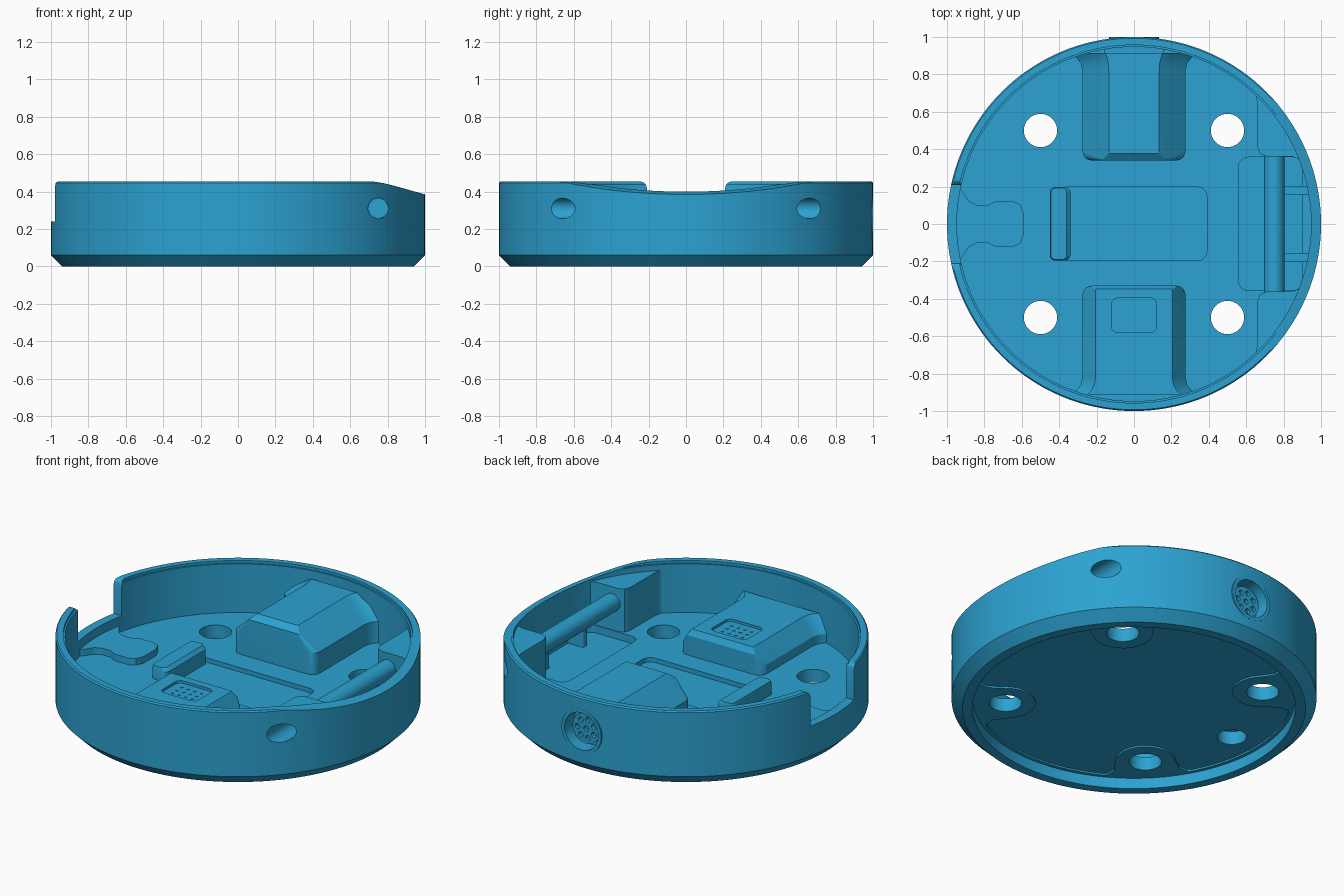
import bpy, bmesh, math
from mathutils import Matrix, Vector

if "Cube" in bpy.data.objects:
    bpy.data.objects.remove(bpy.data.objects["Cube"], do_unlink=True)

blue = bpy.data.materials.new("blue_plastic")
blue.use_nodes = True
colour = (0.025, 0.365, 0.645, 1)
blue.diffuse_color = colour
blue.node_tree.nodes["Principled BSDF"].inputs["Base Color"].default_value = colour


def finish(name, bm):
    bmesh.ops.recalc_face_normals(bm, faces=bm.faces)
    mesh = bpy.data.meshes.new(name)
    bm.to_mesh(mesh)
    bm.free()
    mesh.materials.append(blue)
    obj = bpy.data.objects.new(name, mesh)
    bpy.context.collection.objects.link(obj)
    return obj


def loft(name, rings):
    """Closed solid through rings of 3D points with equal counts."""
    bm = bmesh.new()
    loops = [[bm.verts.new(p) for p in ring] for ring in rings]
    n = len(loops[0])
    for a, b in zip(loops, loops[1:]):
        for i in range(n):
            j = (i + 1) % n
            bm.faces.new((a[i], a[j], b[j], b[i]))
    bm.faces.new(loops[0])
    bm.faces.new(loops[-1])
    return finish(name, bm)


def prism(name, pts, z0, z1):
    return loft(name, [[(x, y, z) for x, y in pts] for z in (z0, z1)])


def rounded(x0, x1, y0, y1, r, n=6):
    """Rounded rectangle outline."""
    out = []
    corners = ((x1 - r, y1 - r), (x0 + r, y1 - r), (x0 + r, y0 + r), (x1 - r, y0 + r))
    for k, (cx, cy) in enumerate(corners):
        for i in range(n + 1):
            a = math.pi / 2 * (k + i / n)
            out.append((cx + r * math.cos(a), cy + r * math.sin(a)))
    return out


def cylinder(name, p0, p1, r, n=40):
    p0, p1 = Vector(p0), Vector(p1)
    bm = bmesh.new()
    rot = (p1 - p0).to_track_quat('Z', 'Y').to_matrix().to_4x4()
    bmesh.ops.create_cone(bm, cap_ends=True, segments=n, radius1=r, radius2=r,
                          depth=(p1 - p0).length,
                          matrix=Matrix.Translation((p0 + p1) / 2) @ rot)
    return finish(name, bm)


def boolean(target, other, op='DIFFERENCE'):
    mod = target.modifiers.new("boolean", 'BOOLEAN')
    mod.operation, mod.solver, mod.object = op, 'EXACT', other
    bpy.context.view_layer.objects.active = target
    bpy.ops.object.modifier_apply(modifier=mod.name)
    bpy.data.objects.remove(other, do_unlink=True)


def lathe(name, profile, n=144):
    """Solid of revolution, closed by flat caps."""
    return loft(name, [[(r * math.cos(math.tau * i / n), r * math.sin(math.tau * i / n), z)
                        for i in range(n)] for r, z in profile])


def housing(name, side, levels):
    """Block growing inward from the wall; each level is (half width, inner y, corner r, flare, z)."""
    rings = []
    for w, y0, r, flare, z in levels:
        half = [(w - r + r * math.sin(t), y0 + r - r * math.cos(t))
                for t in [math.pi / 2 * i / 6 for i in range(7)]]
        half += [(w, 0.82), (w + 0.13 * flare, 0.86), (w + 0.45 * flare, 0.89), (w + flare, 0.915)]
        outline = half + [(-x, y) for x, y in reversed(half)]
        rings.append([(x, side * y, z) for x, y in outline])
    return loft(name, rings)


FLOOR = 0.145
HOLES = [(sx * 0.5, sy * 0.5) for sx in (-1, 1) for sy in (-1, 1)]

# Round tray with chamfered foot, inner cavity and a fine step inside the rim
tray = lathe("tray", [(0.94, 0), (1, 0.06), (1, 0.447), (0.993, 0.455), (0.957, 0.455),
                      (0.957, 0.44), (0.947, 0.44), (0.947, FLOOR)])

# Hinge lugs beside the pin, blending into the wall
for s in (-1, 1):
    pts = [(0.63, 0.725), (0.652, 0.685), (0.66, 0.64), (0.66, 0.41), (0.675, 0.375), (0.71, 0.36),
           (0.85, 0.36), (0.885, 0.345), (0.905, 0.29)]
    pts += [(0.975 * math.cos(math.radians(a)), 0.975 * math.sin(math.radians(a)))
            for a in range(17, 52, 3)]
    boolean(tray, prism("lug", [(x, s * y) for x, y in pts], 0.1, 0.405), 'UNION')

# Tall housing behind the socket, with sloping shoulders
back = housing("back_housing", 1, [(0.275, 0.34, 0.05, 0.075, 0.11), (0.275, 0.34, 0.05, 0.075, 0.275),
                                   (0.17, 0.34, 0.006, 0.03, 0.37), (0.135, 0.378, 0.005, 0.02, 0.40)])
# Carry it through the wall so the socket has solid material behind it
boolean(tray, back, 'UNION')
boolean(tray, prism("socket_block", rounded(-0.16, 0.16, 0.85, 0.965, 0.005, 2), 0.11, 0.375), 'UNION')

# Socket collar on the back wall and its bore
boolean(tray, cylinder("collar", (0, 0.96, 0.25), (0, 1.0, 0.25), 0.133, 56), 'UNION')
boolean(tray, cylinder("socket_cut", (0, 0.91, 0.25), (0, 1.1, 0.25), 0.112, 56))

# Rim dips down toward +x
dip = [(0.68, 0.456), (0.73, 0.453), (0.78, 0.445), (0.84, 0.43), (1.1, 0.357), (1.1, 0.6), (0.68, 0.6)]
boolean(tray, loft("dip_cut", [[(x, y, z) for x, z in dip] for y in (-1.2, 1.2)]))

# Notch in the -x wall with rounded upper corners
half = [(0.208, 0.24), (0.208, 0.415), (0.214, 0.437), (0.228, 0.450), (0.25, 0.456), (0.25, 0.6)]
notch = half + [(-y, z) for y, z in reversed(half)]
boolean(tray, loft("notch_cut", [[(x, y, z) for y, z in notch] for x in (-1.1, -0.85)]))

# Shallow floor recess and a pocket under the pin
boolean(tray, prism("recess_cut", rounded(-0.45, 0.39, -0.195, 0.197, 0.05), 0.118, 0.3))
boolean(tray, prism("pocket_cut", rounded(0.56, 0.9, -0.355, 0.357, 0.05), 0.10, FLOOR + 0.05))

# Hollow underside inside the foot ring, with a thin tab round every screw hole
boolean(tray, cylinder("foot_cut", (0, 0, -0.1), (0, 0, 0.065), 0.885, 144))
under = cylinder("under_cut", (0, 0, 0), (0, 0, 0.075), 0.865, 144)
for x, y in HOLES:
    a = math.atan2(y, x)
    tab = []
    for i in range(13):
        t = math.pi / 2 + math.pi * i / 12
        tab.append((0.707 + 0.165 * math.cos(t), 0.165 * math.sin(t)))
    tab += [(0.79, -0.18), (0.83, -0.22), (0.84, -0.30), (1.0, -0.30),
            (1.0, 0.30), (0.84, 0.30), (0.83, 0.22), (0.79, 0.18)]
    tab = [(u * math.cos(a) - v * math.sin(a), u * math.sin(a) + v * math.cos(a)) for u, v in tab]
    boolean(under, prism("tab", tab, -0.2, 0.2))
boolean(tray, under)

# Screw holes and pin holes
for x, y in HOLES:
    boolean(tray, cylinder("screw_cut", (x, y, -0.1), (x, y, 0.3), 0.089))
for s in (-1, 1):
    boolean(tray, cylinder("pin_cut", (0.75, s * 0.43, 0.31), (0.75, s * 1.1, 0.31), 0.055))

# Keyhole shaped boss by the notch, hollow from below
half = [(-0.965, 0.2), (-0.92, 0.18), (-0.88, 0.12), (-0.84, 0.10), (-0.78, 0.10), (-0.74, 0.123),
        (-0.65, 0.123), (-0.61, 0.105), (-0.59, 0.06)]
boolean(tray, prism("keyhole", half + [(x, -y) for x, y in reversed(half)], 0.1, 0.185), 'UNION')
boolean(tray, cylinder("blind_cut", (-0.7, 0, -0.1), (-0.7, 0, 0.155), 0.08))

# Low housing with a contact pad
front = housing("front_housing", -1, [(0.275, 0.33, 0.05, 0.075, 0.11), (0.275, 0.33, 0.05, 0.075, 0.2),
                                      (0.23, 0.33, 0.006, 0.06, 0.265), (0.205, 0.348, 0.005, 0.05, 0.30)])
boolean(front, prism("pad_cut", rounded(-0.12, 0.12, -0.58, -0.395, 0.035), 0.285, 0.4))
for i in range(4):
    for j in range(3):
        x, y = -0.066 + 0.044 * i, -0.532 + 0.044 * j
        cylinder("contact_pin", (x, y, 0.275), (x, y, 0.288), 0.009, 12)

# Rib at the end of the floor recess
rib = rounded(-0.45, -0.34, -0.195, 0.197, 0.03)
rib_top = rounded(-0.445, -0.36, -0.19, 0.192, 0.025)
loft("floor_rib", [[(x, y, z) for x, y in ring]
                   for ring, z in ((rib, 0.1), (rib, 0.205), (rib_top, 0.225))])

# Hinge pin and the two small posts behind it
cylinder("hinge_pin", (0.75, -0.45, 0.31), (0.75, 0.45, 0.31), 0.054)
for s in (-1, 1):
    y0, y1 = sorted((s * 0.158, s * 0.203))
    prism("pin_post", rounded(0.80, 0.96, y0, y1, 0.01, 3), 0.085, 0.195)

# Socket insert with a ring of contact holes
plug = cylinder("socket_insert", (0, 0.90, 0.25), (0, 0.955, 0.25), 0.09, 48)
spots = [(0, 0)] + [(0.057 * math.cos(k * math.tau / 7), 0.057 * math.sin(k * math.tau / 7))
                    for k in range(7)]
for x, z in spots:
    boolean(plug, cylinder("contact_cut", (x, 0.935, 0.25 + z), (x, 1.1, 0.25 + z), 0.016, 16))

# Smooth the curved walls, keep edges crisp
bpy.ops.object.select_all(action='DESELECT')
for obj in bpy.context.collection.objects:
    if obj.type == 'MESH' and obj.data.materials and obj.data.materials[0] == blue:
        obj.select_set(True)
        bpy.context.view_layer.objects.active = obj
bpy.ops.object.shade_smooth_by_angle(angle=math.radians(25))
